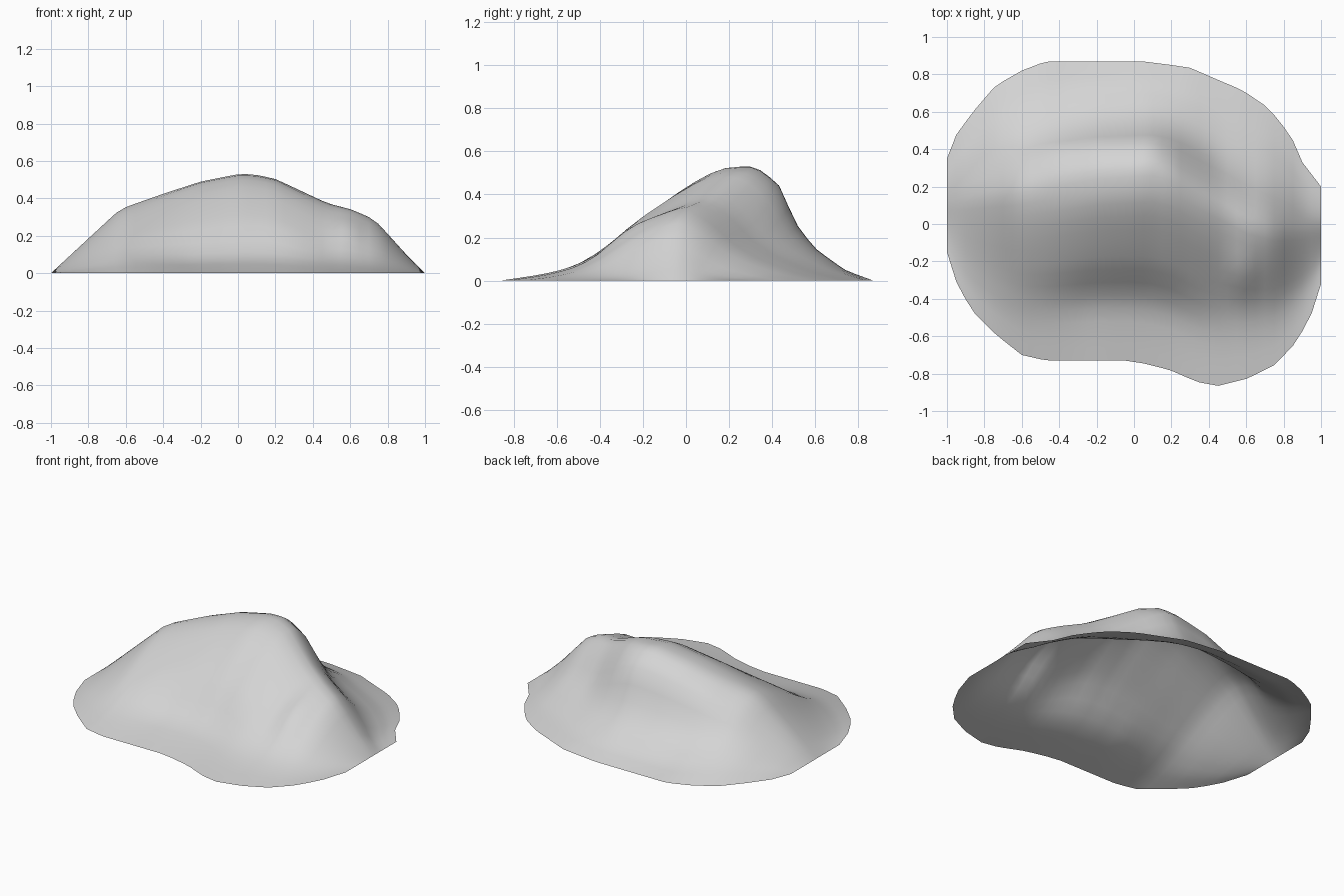
import bpy, bmesh, math

old = bpy.data.objects.get("Cube")
if old:
    bpy.data.objects.remove(old, do_unlink=True)

# Plan outline: front foot and back foot as (x, y)
FRONT = [(-1, -.15), (-.96, -.29), (-.87, -.46), (-.74, -.59), (-.6, -.7), (-.47, -.73),
         (-.05, -.73), (.05, -.745), (.19, -.78), (.34, -.845), (.45, -.865), (.61, -.825),
         (.75, -.755), (.87, -.63), (.98, -.42), (1, -.32)]
BACK = [(-1, .35), (-.97, .45), (-.86, .6), (-.74, .74), (-.6, .82), (-.47, .87),
        (.04, .87), (.2, .85), (.3, .835), (.45, .77), (.58, .715), (.72, .62),
        (.84, .47), (.9, .33), (1, .2)]
# Ridge line: position and height along x
RIDGE_Y = [(-1, .1), (-.63, .16), (-.2, .24), (.1, .26), (.2, .235), (.35, .15), (.5, .07), (.6, .01), (.75, -.04), (1, -.05)]
RIDGE_Z = [(-1, 0), (-.63, .345), (-.4, .425), (-.2, .49), (0, .53), (.08, .53), (.2, .505),
           (.33, .445), (.48, .375), (.6, .345), (.73, .29), (.9, .1), (1, 0)]
# Slope shapes from the ridge (0) to the foot (1): west end, main body, east shoulder
FRONT_WEST = [(0, 1), (.15, .9), (.3, .74), (.6, .36), (.8, .14), (1, 0)]
FRONT_MAIN = [(0, 1), (.1, .985), (.25, .83), (.48, .52), (.6, .27), (.69, .14), (.85, .06), (1, 0)]
FRONT_EAST = [(0, 1), (.1, .94), (.25, .75), (.4, .5), (.53, .28), (.66, .15), (.8, .07), (1, 0)]
BACK_WEST = [(0, 1), (.15, .91), (.4, .57), (.7, .23), (1, 0)]
BACK_MAIN = [(0, 1), (.11, 1), (.29, .84), (.41, .5), (.56, .28), (.79, .09), (1, 0)]
BACK_EAST = [(0, 1), (.1, .94), (.2, .79), (.35, .5), (.5, .32), (.75, .12), (1, 0)]
FRONT_SLOPES = [(-.7, FRONT_WEST), (-.25, FRONT_MAIN), (.2, FRONT_MAIN), (.5, FRONT_EAST)]
BACK_SLOPES = [(-.75, BACK_WEST), (-.4, BACK_MAIN), (.1, BACK_MAIN), (.45, BACK_EAST)]


def sample(points, x):
    """Straight-line interpolation through a short profile."""
    for (a, u), (b, v) in zip(points, points[1:]):
        if x <= b:
            return u + (v - u) * max(0, x - a) / (b - a)
    return points[-1][1]


def slope(family, x, t):
    """Slope shape at x, blended between neighbouring profiles."""
    return sample([(px, sample(profile, t)) for px, profile in family], x)


def spur(x, y):
    """Small buttress running down the front of the shoulder."""
    return .035 * math.exp(-((x - .57) / .07) ** 2 - ((y + .27) / .12) ** 2)


# One cross-section per station, from front foot over the ridge to back foot
COLUMNS, STEPS = 40, 14
bm = bmesh.new()
sections = []
for c in range(COLUMNS + 1):
    x = 2 * c / COLUMNS - 1
    crest, height = sample(RIDGE_Y, x), sample(RIDGE_Z, x)
    row = []
    for i in range(-STEPS, STEPS + 1):
        t = abs(i) / STEPS
        foot, family = (FRONT, FRONT_SLOPES) if i < 0 else (BACK, BACK_SLOPES)
        y = crest + (sample(foot, x) - crest) * t
        z = height * slope(family, x, t)
        if 0 < t < 1:
            z += spur(x, y)
        row.append(bm.verts.new((x, y, z)))
    sections.append(row)
for left, right in zip(sections, sections[1:]):
    for a, b, c, d in zip(left, right, right[1:], left[1:]):
        bm.faces.new((a, b, c, d))

# Soften the interior while keeping the foot outline
inner = [v for v in bm.verts if not v.is_boundary]
bmesh.ops.smooth_vert(bm, verts=inner, factor=.3, use_axis_x=False, use_axis_y=False, use_axis_z=True)

mesh = bpy.data.meshes.new("hill")
bm.to_mesh(mesh)
bm.free()
hill = bpy.data.objects.new("hill", mesh)
bpy.context.collection.objects.link(hill)
for face in mesh.polygons:
    face.use_smooth = True

# Plain stone colour
stone = bpy.data.materials.new("light_grey_stone")
stone.use_nodes = True
colour = (.66, .66, .66, 1)
stone.diffuse_color = colour
stone.node_tree.nodes["Principled BSDF"].inputs["Base Color"].default_value = colour
mesh.materials.append(stone)
